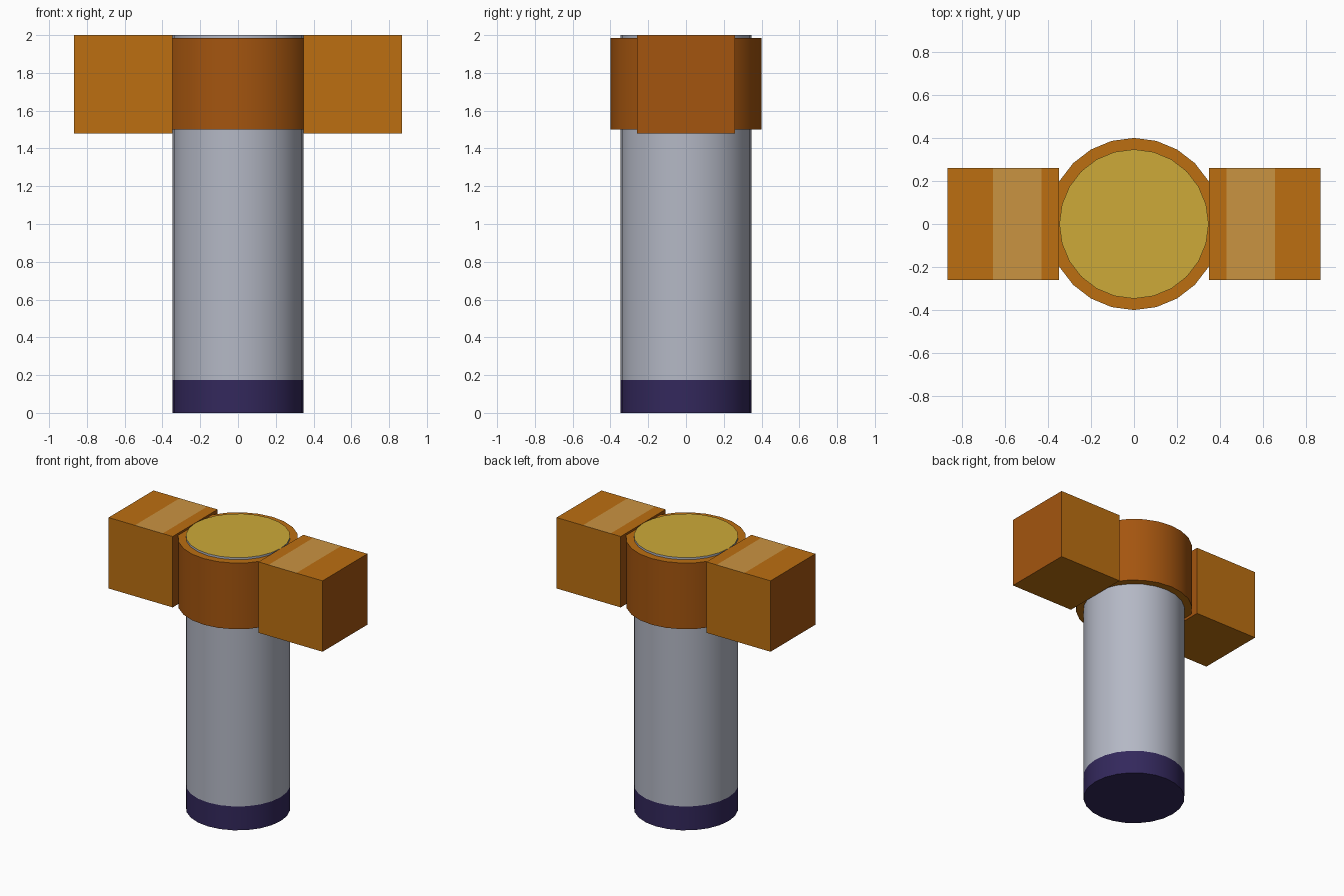
import bpy, bmesh, math
from mathutils import Matrix

if "Cube" in bpy.data.objects:
    bpy.data.objects.remove(bpy.data.objects["Cube"])


def material(name, rgb):
    def linear(c):
        c /= 255
        return c / 12.92 if c <= 0.04045 else ((c + 0.055) / 1.055) ** 2.4
    m = bpy.data.materials.new(name)
    m.diffuse_color = (*[linear(c) for c in rgb], 1)
    m.use_nodes = True
    m.node_tree.nodes["Principled BSDF"].inputs["Base Color"].default_value = m.diffuse_color
    return m


ORANGE = material("orange", (188, 111, 17))
RUST = material("rust_orange", (164, 85, 15))
TAN = material("pale_tan", (202, 147, 65))
GREY = material("light_grey", (180, 184, 197))
PURPLE = material("dark_purple", (51, 40, 92))
YELLOW = material("mustard_yellow", (205, 170, 56))


def finish(name, bm, mats, rule, smooth=False):
    """Turn a bmesh into an object, colouring every face by a rule."""
    bm.normal_update()
    for f in bm.faces:
        f.material_index = rule(f)
        f.smooth = smooth and abs(f.normal.z) < 0.5
    if smooth:
        for e in bm.edges:
            e.smooth = e.calc_face_angle(0) < math.radians(40)
    me = bpy.data.meshes.new(name)
    bm.to_mesh(me)
    bm.free()
    for m in mats:
        me.materials.append(m)
    ob = bpy.data.objects.new(name, me)
    bpy.context.collection.objects.link(ob)


def cylinder(name, r, z0, z1, mats, rule, cuts=()):
    bm = bmesh.new()
    bmesh.ops.create_cone(bm, cap_ends=True, segments=24, radius1=r, radius2=r,
                          depth=z1 - z0,
                          matrix=Matrix.Translation((0, 0, (z0 + z1) / 2)))
    for z in cuts:
        bmesh.ops.bisect_plane(bm, geom=bm.verts[:] + bm.edges[:] + bm.faces[:],
                               plane_co=(0, 0, z), plane_no=(0, 0, 1))
    finish(name, bm, mats, rule, smooth=True)


# Column: purple foot, grey shaft, yellow top
def column_colour(f):
    if f.normal.z > 0.5:
        return 2
    return 1 if f.calc_center_median().z < 0.175 else 0


cylinder("column", 0.347, 0, 2.0, [GREY, PURPLE, YELLOW], column_colour, cuts=[0.175])

# Collar: rust wall, orange ends
cylinder("collar", 0.4, 1.5, 1.985, [ORANGE, RUST],
         lambda f: 0 if abs(f.normal.z) > 0.5 else 1)


# Side blocks: rust ends, pale stripe across the top
def block_colour(f):
    if abs(f.normal.x) > 0.5:
        return 1
    if f.normal.z > 0.5 and 0.43 < abs(f.calc_center_median().x) < 0.655:
        return 2
    return 0


for side, label in ((-1, "left"), (1, "right")):
    bm = bmesh.new()
    bmesh.ops.create_cube(bm, size=0.52, matrix=Matrix.Translation((side * 0.608, 0, 1.74)))
    for x in (0.43, 0.655):
        bmesh.ops.bisect_plane(bm, geom=bm.verts[:] + bm.edges[:] + bm.faces[:],
                               plane_co=(side * x, 0, 0), plane_no=(1, 0, 0))
    finish(label + "_block", bm, [ORANGE, RUST, TAN], block_colour)
